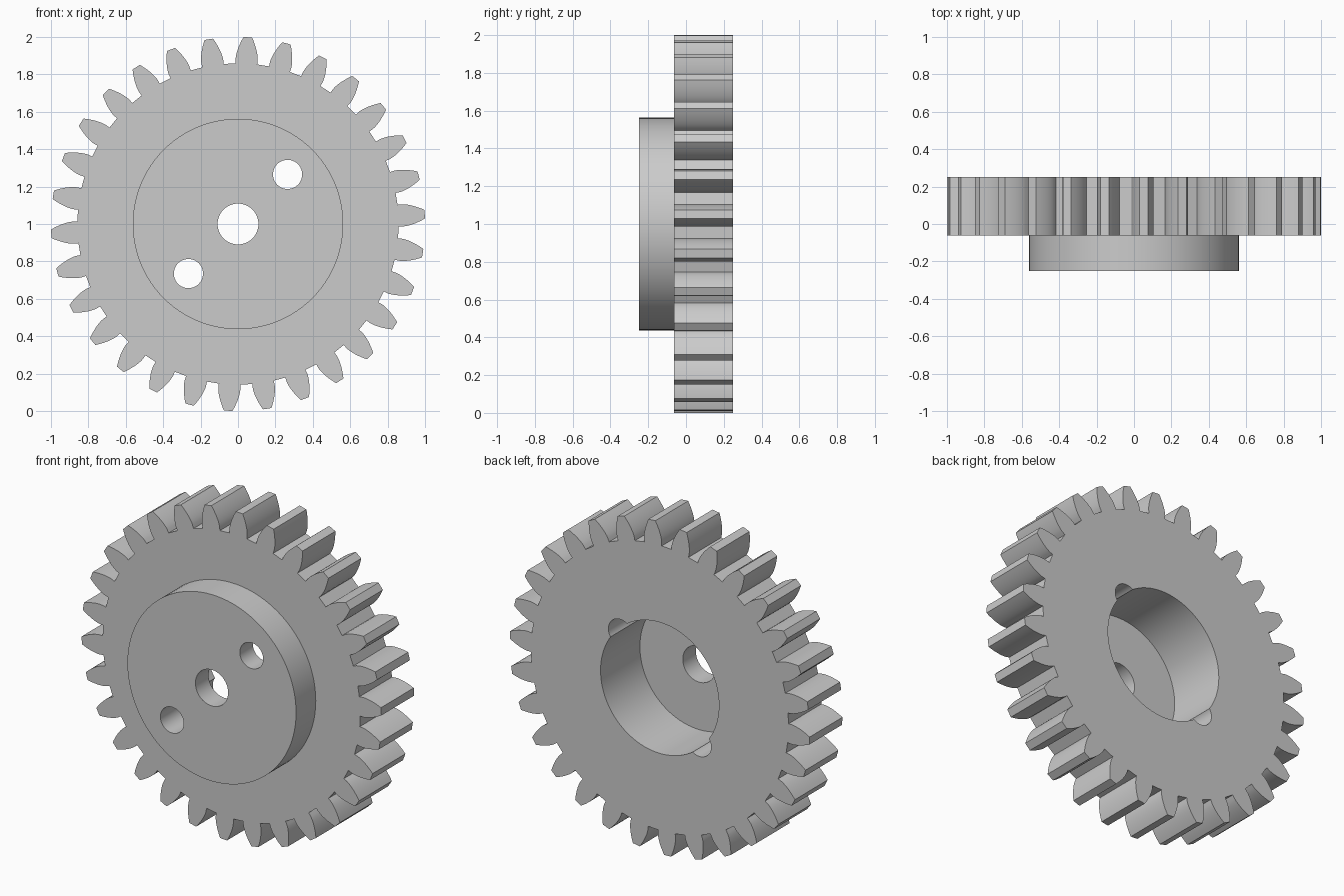
import bpy
import bmesh
from math import sin, cos, tan, acos, pi, radians
from mathutils import Matrix

cube = bpy.data.objects.get("Cube")
if cube:
    bpy.data.objects.remove(cube, do_unlink=True)

TEETH = 30
TIP, PITCH, ROOT = 1.0, 0.9375, 0.859
BASE = PITCH * cos(radians(20))
BACK, STEP, FRONT, FLOOR = 0.25, -0.0625, -0.25, -0.125

steel = bpy.data.materials.new("plain_grey")
steel.use_nodes = True
grey = (0.6, 0.6, 0.6, 1)
steel.diffuse_color = grey
steel.node_tree.nodes["Principled BSDF"].inputs["Base Color"].default_value = grey


def prism(name, outline, y0, y1):
    """Extrude an outline of (x, z) points from y0 to y1."""
    bm = bmesh.new()
    face = bm.faces.new([bm.verts.new((x, y0, z)) for x, z in outline])
    new = bmesh.ops.extrude_face_region(bm, geom=[face])["geom"]
    verts = [v for v in new if isinstance(v, bmesh.types.BMVert)]
    bmesh.ops.translate(bm, verts=verts, vec=(0, y1 - y0, 0))
    bmesh.ops.recalc_face_normals(bm, faces=bm.faces)
    mesh = bpy.data.meshes.new(name)
    bm.to_mesh(mesh)
    bm.free()
    mesh.materials.append(steel)
    obj = bpy.data.objects.new(name, mesh)
    bpy.context.collection.objects.link(obj)
    return obj


def disc(name, x, z, r, y0, y1, sides=96):
    ring = [2 * pi * i / sides for i in range(sides)]
    return prism(name, [(x + r * cos(a), z + r * sin(a)) for a in ring], y0, y1)


def combine(target, tool, operation):
    """Apply a boolean and discard the tool object."""
    mod = target.modifiers.new(operation.lower(), "BOOLEAN")
    mod.operation, mod.solver, mod.object = operation, "EXACT", tool
    bpy.ops.object.modifier_apply(modifier=mod.name)
    bpy.data.objects.remove(tool, do_unlink=True)


def involute(angle):
    return tan(angle) - angle


# Involute tooth flank: (radius, half angle) from root to tip
flank = [(ROOT, pi / (2 * TEETH) + involute(radians(20)))]
for i in range(9):
    r = BASE + (TIP - BASE) * i / 8
    flank.append((r, flank[0][1] - involute(acos(BASE / r))))

# Toothed wheel outline
outline = []
for k in range(TEETH):
    mid = radians(3) + 2 * pi * k / TEETH
    tooth = [(r, mid - h) for r, h in flank] + [(r, mid + h) for r, h in reversed(flank)]
    outline += [(r * cos(a), 1 + r * sin(a)) for r, a in tooth]
gear = prism("gear_wheel", outline, STEP, BACK)
bpy.context.view_layer.objects.active = gear
gear.select_set(True)

# Raised front hub
combine(gear, disc("hub", 0, 1, 0.5625, FRONT, 0.0), "UNION")

# Rear recess, centre bore and two pin holes
combine(gear, disc("recess_cutter", 0, 1, 0.395, FLOOR, 0.4), "DIFFERENCE")
combine(gear, disc("bore_cutter", 0, 1, 0.109, -0.4, 0.4, 64), "DIFFERENCE")
for side in (1, -1):
    offset = 0.265 * side
    combine(gear, disc("pin_cutter", offset, 1 + offset, 0.078, -0.4, 0.4, 48), "DIFFERENCE")

bpy.ops.object.shade_smooth_by_angle(angle=radians(25))
